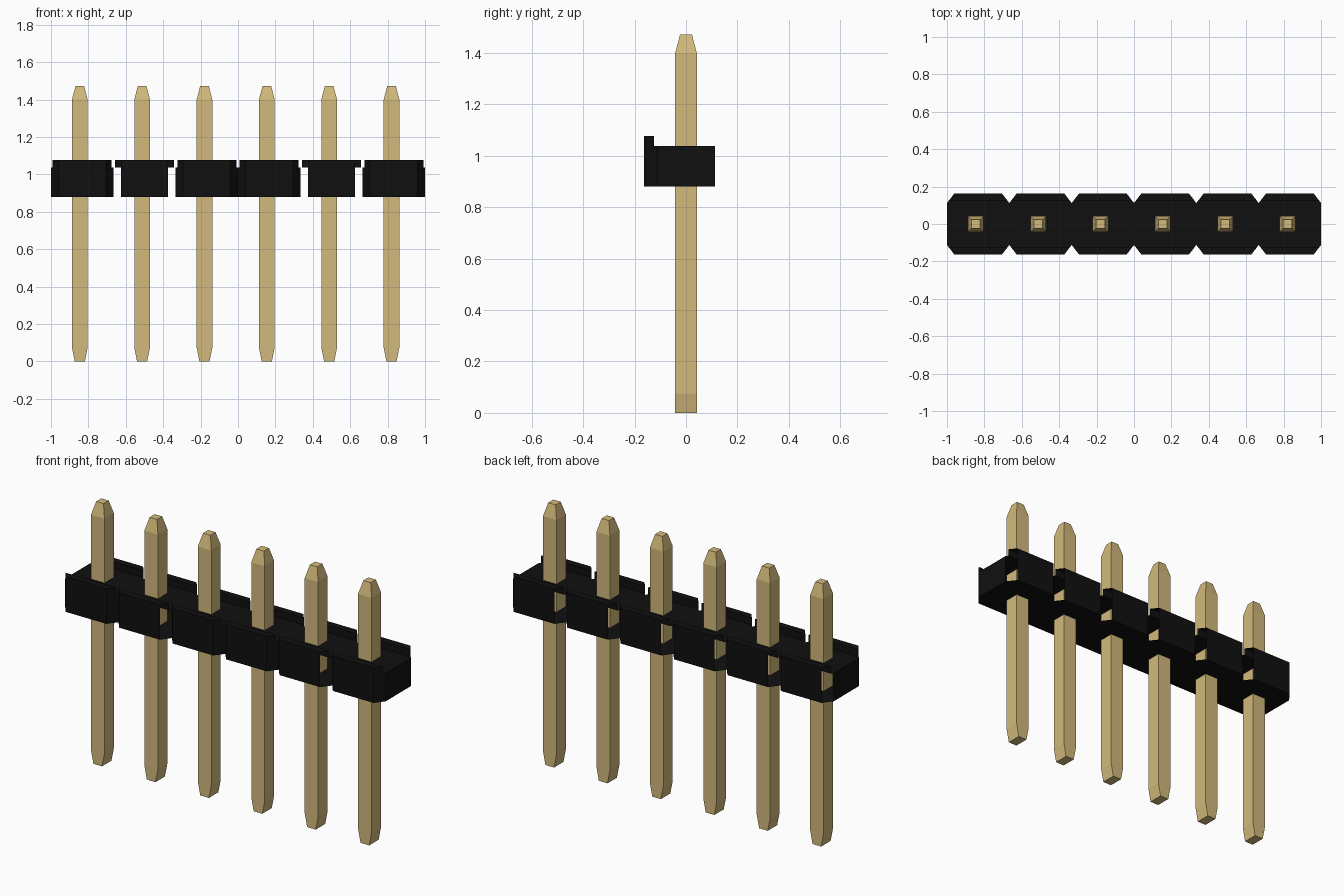
import bpy, bmesh
from mathutils import Vector

if "Cube" in bpy.data.objects:
    bpy.data.objects.remove(bpy.data.objects["Cube"], do_unlink=True)

COUNT, PITCH = 6, 1 / 3
Z_BASE, Z_DECK, Z_LIP = 0.88, 1.038, 1.078
Y_END, Y_LIP, Y_OUT = 0.112, 0.124, 0.164     # end wall, lip inside, outer wall
CHAMFER = 0.04


def make_material(name, rgb, roughness):
    mat = bpy.data.materials.new(name)
    mat.use_nodes = True
    mat.diffuse_color = (*rgb, 1)
    node = mat.node_tree.nodes["Principled BSDF"]
    node.inputs["Base Color"].default_value = (*rgb, 1)
    node.inputs["Roughness"].default_value = roughness
    return mat


def make_object(name, bm, mat):
    mesh = bpy.data.meshes.new(name)
    bm.to_mesh(mesh)
    bm.free()
    mesh.materials.append(mat)
    obj = bpy.data.objects.new(name, mesh)
    bpy.context.collection.objects.link(obj)
    return obj


def add_face(bm, points, facing):
    """Add a flat face whose normal points along facing."""
    face = bm.faces.new([bm.verts.new(p) for p in points])
    face.normal_update()
    if face.normal.dot(Vector(facing)) < 0:
        face.normal_flip()


def wall(bm, a, b, top, facing, bottom=Z_BASE):
    add_face(bm, [(*a, bottom), (*b, bottom), (*b, top), (*a, top)], facing)


black = make_material("black_plastic", (0.005, 0.005, 0.005), 0.6)
gold = make_material("gold_metal", (0.65, 0.49, 0.2), 0.5)


def build_block(index):
    """One eight-sided housing block with a raised lip along front and back."""
    bm = bmesh.new()
    cx = (index - (COUNT - 1) / 2) * PITCH
    half = PITCH / 2
    flat = half - CHAMFER
    lip = half - CHAMFER * (Y_LIP - Y_END) / (Y_OUT - Y_END)

    # Base and recessed deck
    base = [(half, Y_END), (flat, Y_OUT), (-flat, Y_OUT), (-half, Y_END)]
    deck = [(half, Y_END), (lip, Y_LIP), (-lip, Y_LIP), (-half, Y_END)]
    for ring, z, up in ((base, Z_BASE, -1), (deck, Z_DECK, 1)):
        ring = ring + [(x, -y) for x, y in reversed(ring)]
        add_face(bm, [(cx + x, y, z) for x, y in ring], (0, 0, up))

    for s in (-1, 1):
        yo, yl, ye = s * Y_OUT, s * Y_LIP, s * Y_END
        # Outer wall, lip top and lip inner wall
        wall(bm, (cx - flat, yo), (cx + flat, yo), Z_LIP, (0, s, 0))
        wall(bm, (cx - lip, yl), (cx + lip, yl), Z_LIP, (0, -s, 0), Z_DECK)
        add_face(bm, [(cx - flat, yo, Z_LIP), (cx + flat, yo, Z_LIP),
                      (cx + lip, yl, Z_LIP), (cx - lip, yl, Z_LIP)], (0, 0, 1))
        # Corner walls: open at the back and on two front blocks
        if s < 0 and index not in (1, 4):
            for t in (-1, 1):
                mid = (cx + t * lip, yl)
                wall(bm, (cx + t * flat, yo), mid, Z_LIP, (t, s, 0))
                wall(bm, mid, (cx + t * half, ye), Z_DECK, (t, s, 0))

    # End walls of the strip
    for t, last in ((-1, 0), (1, COUNT - 1)):
        if index == last:
            x = cx + t * half
            wall(bm, (x, -Y_END), (x, Y_END), Z_DECK, (t, 0, 0))
    bmesh.ops.remove_doubles(bm, verts=bm.verts, dist=0.0005)
    make_object(f"housing_block_{index + 1}", bm, black)


def build_pin(index):
    """Square pin: wedge at the bottom, four-sided taper at the top."""
    bm = bmesh.new()
    cx = (index - (COUNT - 1) / 2) * PITCH - 0.0125
    w, tip = 0.042, 0.023
    sections = [(0, 0.027, w), (0.075, w, w), (1.4, w, w), (1.473, tip, tip)]
    rings = [[bm.verts.new((cx + sx * hx, sy * hy, z))
              for sx, sy in ((-1, -1), (1, -1), (1, 1), (-1, 1))]
             for z, hx, hy in sections]
    bm.faces.new(rings[0][::-1])
    bm.faces.new(rings[-1])
    for low, high in zip(rings, rings[1:]):
        for i in range(4):
            j = (i + 1) % 4
            bm.faces.new([low[i], low[j], high[j], high[i]])
    make_object(f"pin_{index + 1}", bm, gold)


for n in range(COUNT):
    build_block(n)
    build_pin(n)
